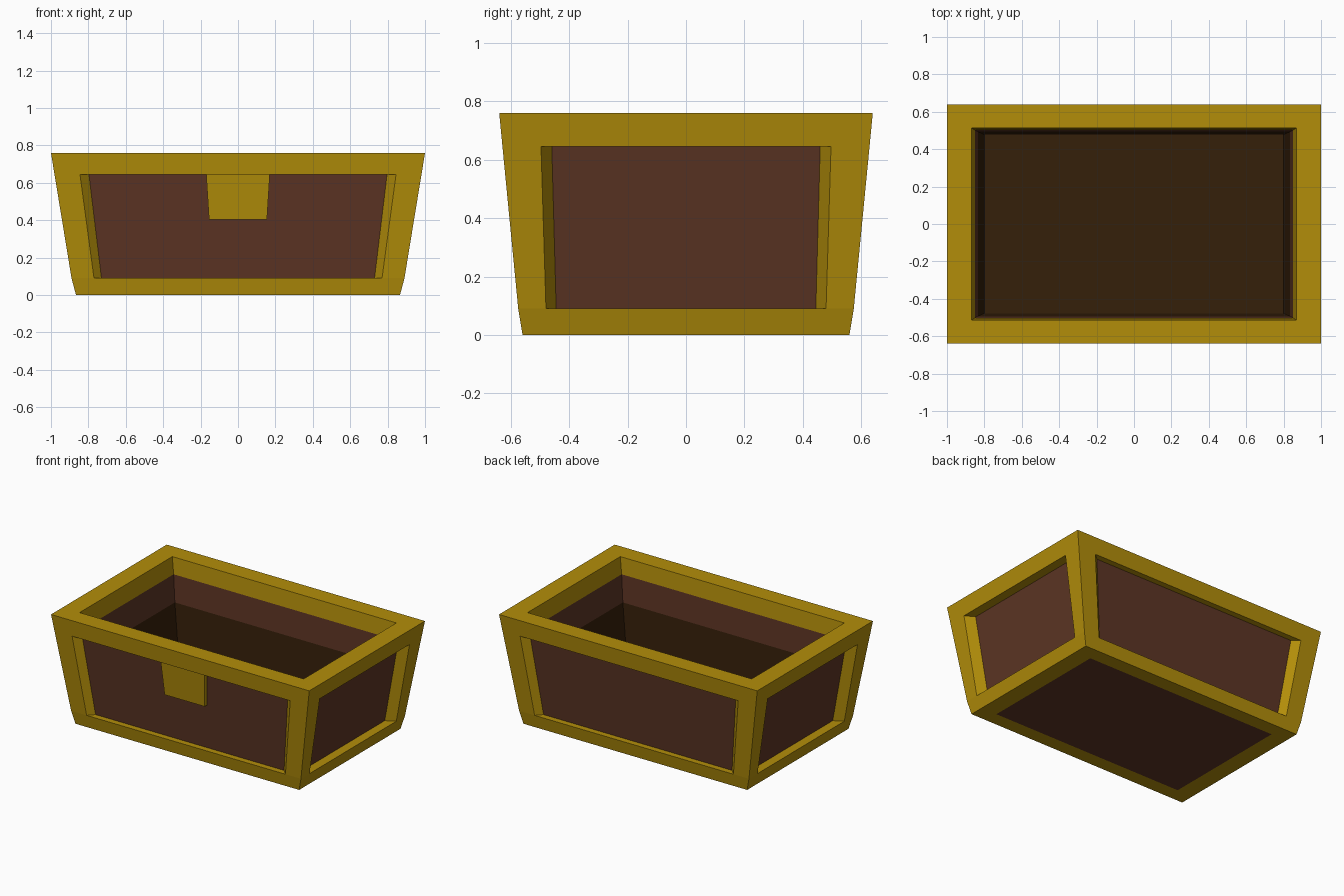
import bpy, bmesh
from mathutils import Vector

if "Cube" in bpy.data.objects:
    bpy.data.objects.remove(bpy.data.objects["Cube"])


def material(name, rgb):
    m = bpy.data.materials.new(name)
    m.diffuse_color = (*rgb, 1)
    m.use_nodes = True
    m.node_tree.nodes["Principled BSDF"].inputs["Base Color"].default_value = m.diffuse_color
    return m


GOLD = material("gold trim", (0.45, 0.27, 0.003))
BROWN = material("brown wood", (0.110, 0.036, 0.018))
DARK = material("dark lining", (0.036, 0.014, 0.003))


def build(name, quads, mat):
    bm = bmesh.new()
    for q in quads:
        bm.faces.new([bm.verts.new(p) for p in q])
    bmesh.ops.remove_doubles(bm, verts=bm.verts, dist=0.0001)
    me = bpy.data.meshes.new(name)
    bm.to_mesh(me)
    bm.free()
    me.materials.append(mat)
    ob = bpy.data.objects.new(name, me)
    bpy.context.collection.objects.link(ob)
    return ob


def ring(hx, hy, z):
    return [Vector(p) for p in ((-hx, -hy, z), (hx, -hy, z), (hx, hy, z), (-hx, hy, z))]


def loft(*sizes):
    rings = [ring(*s) for s in sizes]
    return [(a[i], a[(i + 1) % 4], b[(i + 1) % 4], b[i])
            for a, b in zip(rings, rings[1:]) for i in range(4)]


# Cross-section sizes (half width, half depth, height)
base_in, base_out = (0.745, 0.46, 0), (0.866, 0.56, 0)
low, high = (0.89, 0.575, 0.09), (0.981, 0.629, 0.645)
rim_out, rim_in = (1.0, 0.64, 0.76), (0.868, 0.513, 0.76)
lip, line, floor = (0.85, 0.502, 0.645), (0.835, 0.494, 0.455), (0.80, 0.478, 0.16)

# Base band and top rim of the frame
frame = loft(base_in, base_out, low) + loft(high, rim_out, rim_in, lip)

# Corner posts, bevelled openings and recessed panels on all four sides
bottom, top = ring(*low), ring(*high)
panels = []
for i in range(4):
    j = (i + 1) % 4
    A, B, C, D = bottom[i], bottom[j], top[j], top[i]
    along = (B - A).normalized()
    inward = Vector((-along.y, along.x, 0))
    if i % 2 == 0:
        ob_, ot, ib, it, depth = 0.77, 0.845, 0.73, 0.797, 0.042
    else:
        ob_, ot, ib, it, depth = 0.48, 0.497, 0.445, 0.46, 0.065
    mb, mt = (A + B) / 2, (C + D) / 2
    a, b, c, d = mb - along * ob_, mb + along * ob_, mt + along * ot, mt - along * ot
    rb, rt = mb + inward * depth, mt + inward * depth
    p, q, r, s = rb - along * ib, rb + along * ib, rt + along * it, rt - along * it
    frame += [(A, a, d, D), (b, B, C, c), (a, b, q, p),
              (b, c, r, q), (c, d, s, r), (d, a, p, s)]
    panels.append((p, q, r, s))
build("chest_frame", frame, GOLD)
build("side_panels", panels, BROWN)

# Underside board, upper inner walls, dark lower lining with floor
build("bottom_board", [ring(*base_in)[::-1]], BROWN)
build("inner_walls", loft(lip, line), BROWN)
build("inner_lining", loft(line, floor) + [ring(*floor)], DARK)

# Latch plate hanging under the front rim
f = [Vector(v) for v in ((-0.155, -0.59, 0.405), (0.155, -0.59, 0.405),
                         (0.17, -0.613, 0.645), (-0.17, -0.613, 0.645))]
k = [v + Vector((0, 0.05, 0)) for v in f]
build("latch_plate", [f, k[::-1]] + [(f[(n + 1) % 4], f[n], k[n], k[(n + 1) % 4])
                                     for n in range(4)], GOLD)
